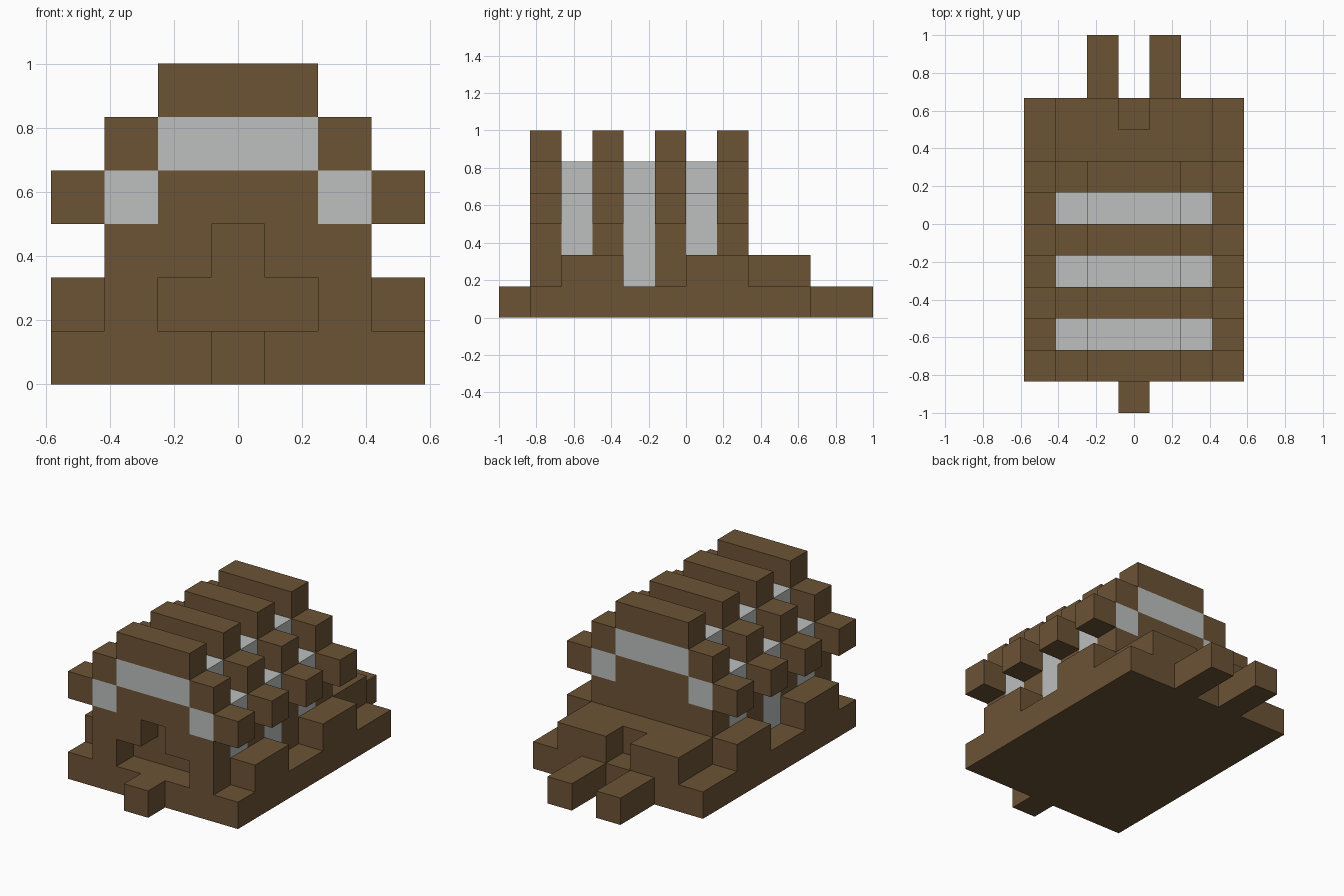
import bpy
import bmesh
from mathutils import Matrix, Vector

cube = bpy.data.objects.get("Cube")
if cube:
    bpy.data.objects.remove(cube, do_unlink=True)

UNIT = 1 / 6  # edge of one building block


def material(name, rgb):
    mat = bpy.data.materials.new(name)
    mat.use_nodes = True
    colour = (*rgb, 1)
    mat.diffuse_color = colour
    mat.node_tree.nodes["Principled BSDF"].inputs["Base Color"].default_value = colour
    return mat


brown = material("brown", (0.150, 0.087, 0.036))
grey = material("light grey", (0.51, 0.525, 0.518))


def part(name, mat, x, z, *y_spans, mirrored=False):
    """Boxes in block units sharing one x and z span, repeated along y."""
    bm = bmesh.new()
    for y in y_spans:
        low = Vector((x[0], y[0], z[0])) * UNIT
        high = Vector((x[1], y[1], z[1])) * UNIT
        place = Matrix.Translation((low + high) / 2) @ Matrix.Diagonal((*(high - low), 1))
        bmesh.ops.create_cube(bm, size=1, matrix=place)
    mesh = bpy.data.meshes.new(name)
    bm.to_mesh(mesh)
    bm.free()
    mesh.materials.append(mat)
    obj = bpy.data.objects.new(name, mesh)
    bpy.context.collection.objects.link(obj)
    if mirrored:
        mirror = obj.modifiers.new("Mirror", "MIRROR")
        mirror.use_mirror_merge = False
    return obj


# Shared spans across the width, from the centre outwards
NOTCH, MIDDLE, WIDE, FULL = [(-w, w) for w in (0.5, 1.5, 2.5, 3.5)]
INNER, SIDE, OUTER = (0.5, 1.5), (1.5, 2.5), (2.5, 3.5)

# Shared spans along the length
ribs = [(y, y + 1) for y in range(-5, 2, 2)]
gaps = [(y, y + 1) for y in range(-4, 2, 2)]
shell = (-5, 2)
body = (-4, 2)

# Base slab with front tongue and rear feet
part("base", brown, FULL, (0, 1), (-5, 4))
part("front_tongue", brown, NOTCH, (0, 1), (-6, -5))
part("rear_feet", brown, INNER, (0, 1), (4, 6), mirrored=True)

# Body core and the front wall around the stepped opening
part("body_core", brown, MIDDLE, (1, 4), body)
part("front_lintel", brown, MIDDLE, (3, 4), (-5, -4))
part("front_jambs", brown, INNER, (2, 3), (-5, -4), mirrored=True)

# Grey lining under the ribs
part("lining_top", grey, MIDDLE, (4, 5), shell)
part("lining_sides", grey, SIDE, (3, 4), shell, mirrored=True)
part("lining_lower", grey, SIDE, (1, 3), *gaps, mirrored=True)

# Stepped ribs
part("rib_crests", brown, MIDDLE, (5, 6), *ribs)
part("rib_shoulders", brown, SIDE, (4, 5), *ribs, mirrored=True)
part("rib_tips", brown, OUTER, (3, 4), *ribs, mirrored=True)
part("rib_legs", brown, SIDE, (1, 3), *ribs, mirrored=True)

# Side blocks on the base and the notched rear step
part("side_blocks", brown, OUTER, (1, 2), (-4, -2), (0, 2), mirrored=True)
part("rear_step", brown, WIDE, (1, 2), (2, 3))
part("rear_step_ends", brown, (0.5, 2.5), (1, 2), (3, 4), mirrored=True)
